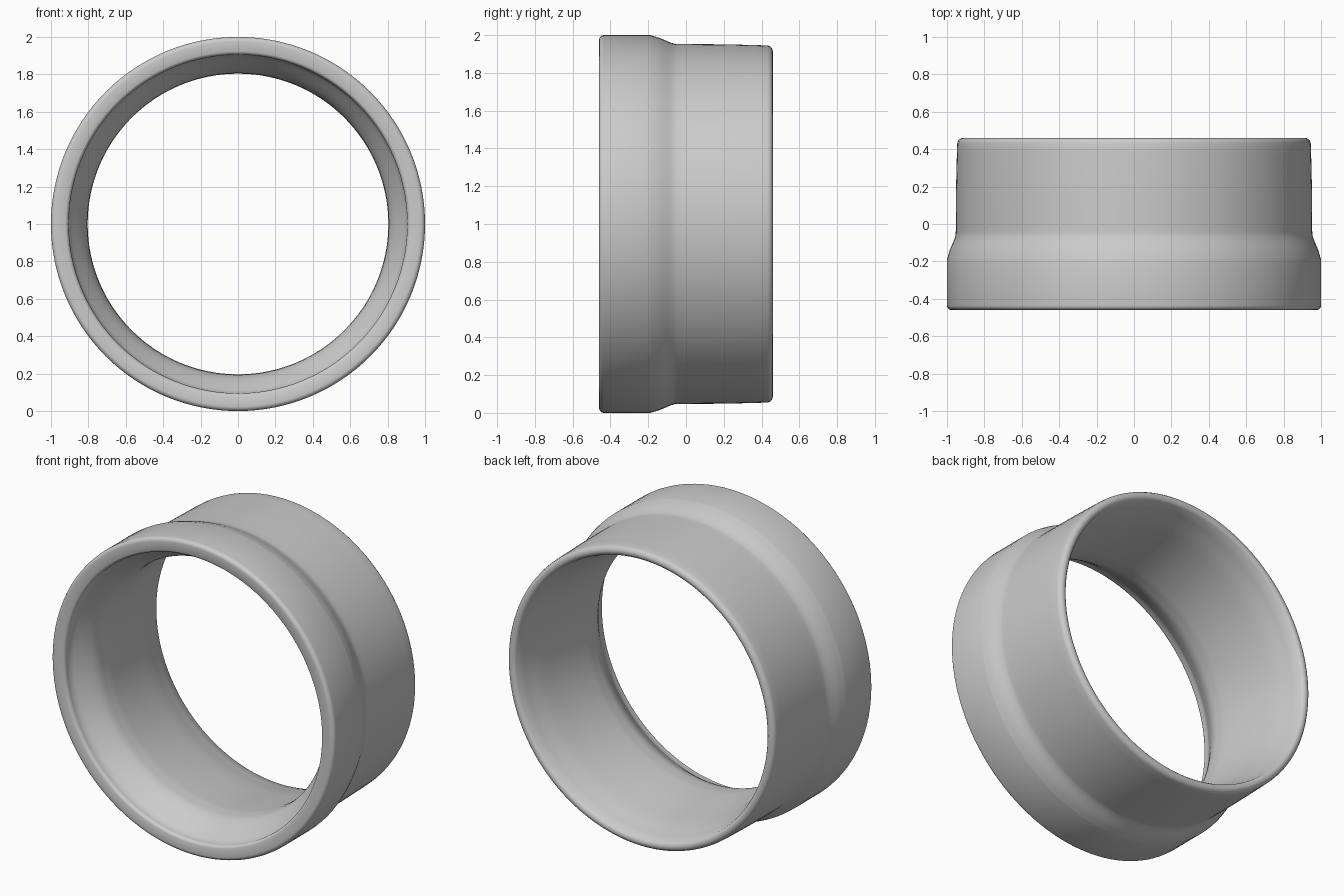
import bpy, bmesh, math
from mathutils import Matrix, Vector

cube = bpy.data.objects.get("Cube")
if cube:
    bpy.data.objects.remove(cube)

SEGMENTS = 128


def smooth_run(points, steps=6):
    """Catmull-Rom curve through (radius, y) points."""
    pts = [Vector(p) for p in points]
    pts = [2 * pts[0] - pts[1]] + pts + [2 * pts[-1] - pts[-2]]
    run = []
    for a, b, c, d in zip(pts, pts[1:], pts[2:], pts[3:]):
        for i in range(steps):
            t = i / steps
            run.append(0.5 * (2 * b + (c - a) * t + (2 * a - 5 * b + 4 * c - d) * t**2
                              + (3 * b - a - 3 * c + d) * t**3))
    return run + [pts[-2]]


def arc(radius, y, size, start, end, steps=6):
    """Rounded corner centred on (radius, y), angles in degrees."""
    angles = [math.radians(start + (end - start) * i / steps) for i in range(steps + 1)]
    return [Vector((radius + size * math.cos(a), y + size * math.sin(a))) for a in angles]


# Closed wall section: wide collar, stepped shoulder, narrow sleeve, flared bore
profile = arc(0.975, -0.435, 0.025, -90, 0)
profile += smooth_run([(1.0, -0.19), (0.985, -0.14), (0.962, -0.085), (0.954, -0.06)])
profile += smooth_run([(0.953, -0.04), (0.951, 0.2), (0.947, 0.38)])
profile += arc(0.915, 0.43, 0.03, 0, 150)
profile += smooth_run([(0.875, 0.38), (0.845, 0.25), (0.82, 0.05),
                       (0.807, -0.1), (0.805, -0.19), (0.822, -0.28), (0.905, -0.41)])
profile += arc(0.93, -0.435, 0.025, -180, -110)

# Spin the section around the y axis
mesh = bpy.data.meshes.new("sleeve_ring")
bm = bmesh.new()
verts = [bm.verts.new((p.x, p.y, 0)) for p in profile]
edges = [bm.edges.new((v, verts[(i + 1) % len(verts)])) for i, v in enumerate(verts)]
bmesh.ops.spin(bm, geom=verts + edges, cent=(0, 0, 0), axis=(0, 1, 0),
               angle=math.tau, steps=SEGMENTS, use_merge=True)
bmesh.ops.remove_doubles(bm, verts=bm.verts, dist=0.0005)
bmesh.ops.recalc_face_normals(bm, faces=bm.faces)
bmesh.ops.transform(bm, matrix=Matrix.Translation((0, 0, 1)), verts=bm.verts)
bm.to_mesh(mesh)
bm.free()

ring = bpy.data.objects.new("sleeve_ring", mesh)
bpy.context.collection.objects.link(ring)
bpy.ops.object.select_all(action="DESELECT")
ring.select_set(True)
bpy.context.view_layer.objects.active = ring
bpy.ops.object.shade_smooth_by_angle(angle=math.radians(35))
